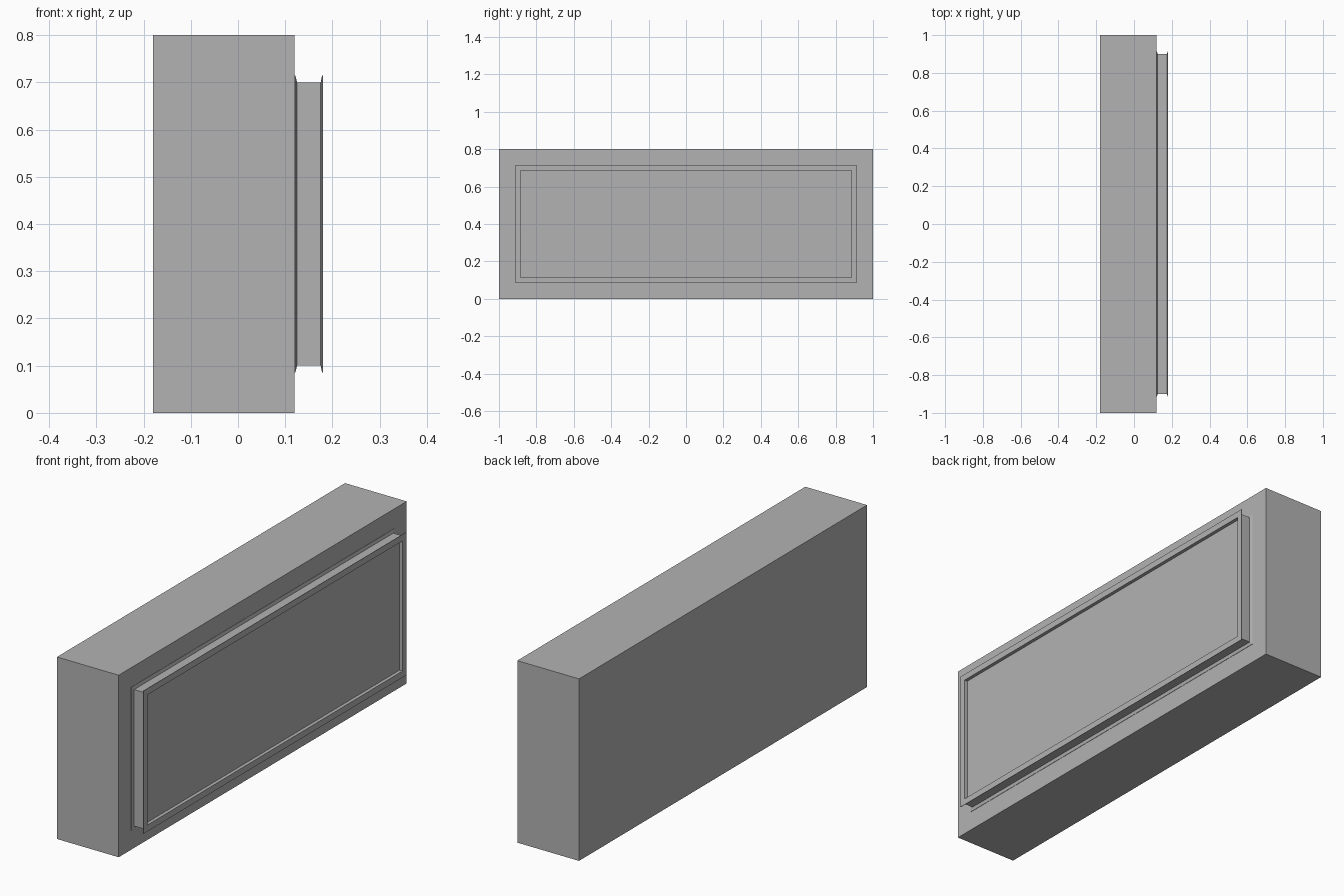
import bpy, bmesh

if "Cube" in bpy.data.objects:
    bpy.data.objects.remove(bpy.data.objects["Cube"])

grey = bpy.data.materials.new("mid grey")
grey.diffuse_color = (0.45, 0.45, 0.45, 1)
grey.use_nodes = True
grey.node_tree.nodes["Principled BSDF"].inputs["Base Color"].default_value = grey.diffuse_color


def finish(name, bm):
    bmesh.ops.recalc_face_normals(bm, faces=bm.faces)
    mesh = bpy.data.meshes.new(name)
    bm.to_mesh(mesh)
    bm.free()
    mesh.materials.append(grey)
    bpy.context.collection.objects.link(bpy.data.objects.new(name, mesh))


def rect_loop(bm, x, y, half_z):
    """Rectangle facing x, centred at half the body height."""
    return [bm.verts.new((x, sy * y, 0.4 + sz * half_z))
            for sy, sz in ((-1, -1), (1, -1), (1, 1), (-1, 1))]


def stepped_block(name, profile):
    """Loft rectangles (x, half y, half z) and cap both ends."""
    bm = bmesh.new()
    loops = [rect_loop(bm, *p) for p in profile]
    for a, b in zip(loops, loops[1:]):
        for i in range(4):
            j = (i + 1) % 4
            bm.faces.new((a[i], a[j], b[j], b[i]))
    bm.faces.new(loops[0])
    bm.faces.new(loops[-1])
    finish(name, bm)


# Main body
stepped_block("body", [(-0.18, 1, 0.4), (0.12, 1, 0.4)])

# Raised panel: flared thin lip at each end, recessed face in front
stepped_block("panel", [
    (0.119, 0.914, 0.314), (0.1215, 0.914, 0.314),
    (0.125, 0.9, 0.3), (0.175, 0.9, 0.3),
    (0.178, 0.914, 0.314), (0.18, 0.914, 0.314),
    (0.18, 0.886, 0.286), (0.165, 0.886, 0.286),
])
